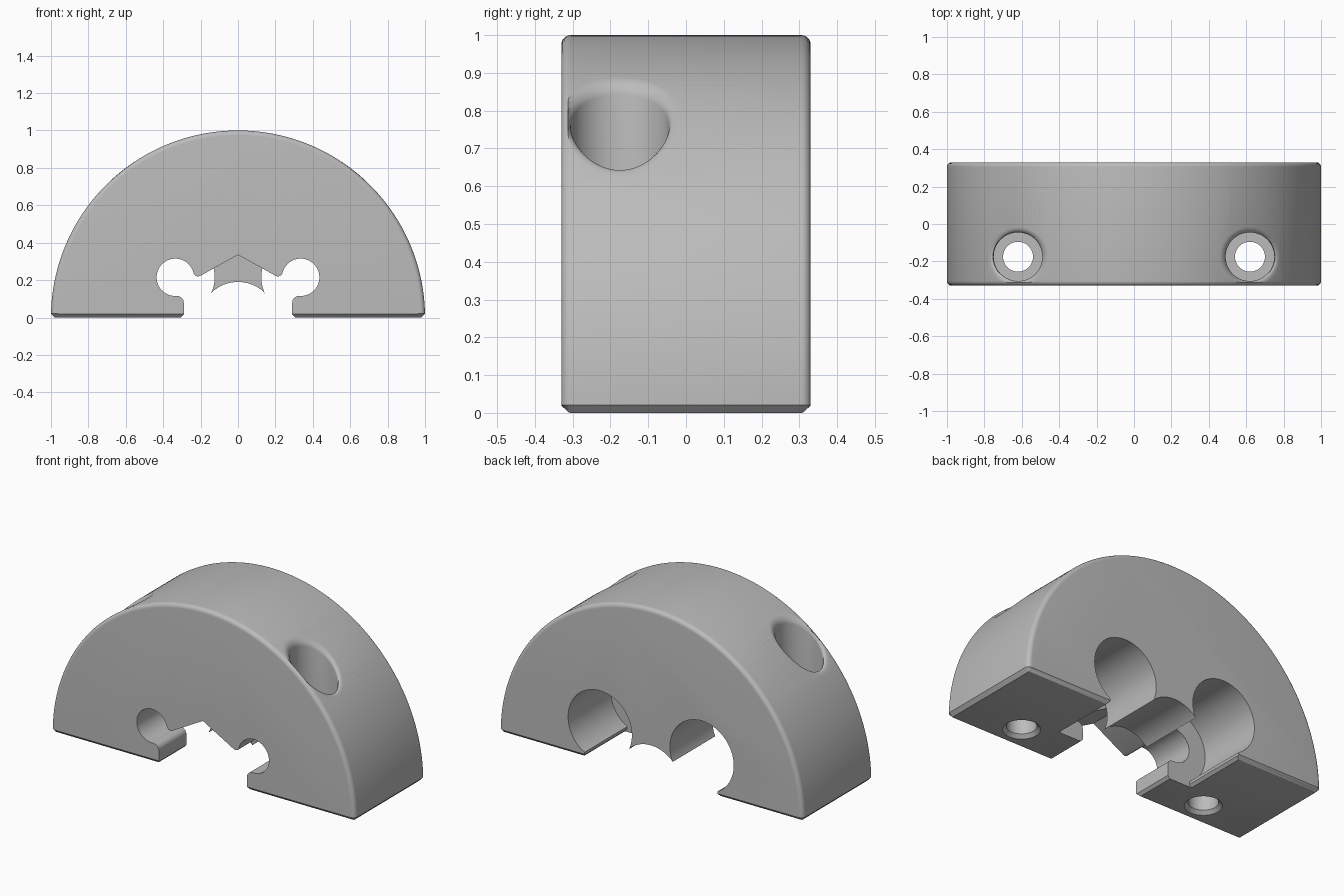
import bpy, bmesh
from math import sin, cos, pi, radians, sqrt

if "Cube" in bpy.data.objects:
    bpy.data.objects.remove(bpy.data.objects["Cube"])

HALF = 0.33      # half thickness
FILLET = 0.025   # rounding of the curved rim
CHAMFER = 0.02   # bevel around the feet
STEP = -0.07     # depth where the front slot meets the rear bores

grey = bpy.data.materials.new("plain grey")
grey.use_nodes = True
grey.diffuse_color = (0.5, 0.5, 0.5, 1)
grey.node_tree.nodes["Principled BSDF"].inputs["Base Color"].default_value = (0.5, 0.5, 0.5, 1)


def loft(name, rings):
    """Skin closed rings of equal length, cap both ends, face outward."""
    bm = bmesh.new()
    loops = [[bm.verts.new(p) for p in ring] for ring in rings]
    for a, b in zip(loops, loops[1:]):
        for i in range(len(a)):
            j = (i + 1) % len(a)
            bm.faces.new((a[i], a[j], b[j], b[i]))
    bm.faces.new(list(reversed(loops[0])))
    bm.faces.new(loops[-1])
    bm.normal_update()
    if bm.calc_volume(signed=True) < 0:
        bmesh.ops.reverse_faces(bm, faces=bm.faces[:])
    mesh = bpy.data.meshes.new(name)
    bm.to_mesh(mesh)
    bm.free()
    obj = bpy.data.objects.new(name, mesh)
    bpy.context.scene.collection.objects.link(obj)
    mesh.materials.append(grey)
    return obj


def volume(mesh):
    bm = bmesh.new()
    bm.from_mesh(mesh)
    size = bm.calc_volume(signed=True)
    bm.free()
    return size


def cut(obj, cutter):
    """Subtract the cutter, keeping the first solver result that is sound."""
    before = volume(obj.data)
    mod = obj.modifiers.new("cut", "BOOLEAN")
    mod.operation = "DIFFERENCE"
    mod.object = cutter
    for solver in ("MANIFOLD", "EXACT", "FLOAT"):
        mod.solver = solver
        bpy.context.view_layer.update()
        depsgraph = bpy.context.evaluated_depsgraph_get()
        mesh = bpy.data.meshes.new_from_object(obj.evaluated_get(depsgraph))
        if 0.5 * before < volume(mesh) < 0.9999 * before:
            obj.data = mesh
            break
    obj.modifiers.remove(mod)
    bpy.data.objects.remove(cutter)
    bpy.context.view_layer.update()


def arc(cx, cz, r, start, end, n):
    angles = [radians(start + (end - start) * i / n) for i in range(n + 1)]
    return [(cx + r * cos(a), cz + r * sin(a)) for a in angles]


def slot_cutter(name, half, y0, y1):
    """Mirror a half profile that starts on the centre line, and extrude it."""
    outline = half + [(-x, z) for x, z in reversed(half[1:])]
    return loft(name, [[(x, y, z) for x, z in outline] for y in (y0, y1)])


# Half-round body with a rounded rim and chamfered base
def body_ring(y, inset):
    r = 1 - inset
    base = max(0, CHAMFER - (HALF - abs(y)))
    top = [(x, y, max(z, CHAMFER)) for x, z in arc(0, 0, r, 1.2, 178.8, 120)]
    return [(CHAMFER - r, y, base), (r - CHAMFER, y, base)] + top


steps = [radians(15 * i) for i in range(7)]
rim = [(HALF - FILLET * (1 - cos(a)), FILLET * (1 - sin(a))) for a in steps]
sections = [(-y, d) for y, d in rim] + [(y, d) for y, d in reversed(rim)]
body = loft("clamp_body", [body_ring(y, d) for y, d in sections])

# Front slot: peaked roof, two round pockets and rounded lips
front = [(0, 0.335), (0.203, 0.222), (0.215, 0.219), (0.228, 0.223)]
front += arc(0.335, 0.215, 0.1, 168, -90, 40)
front += arc(0.325, 0.08, 0.035, 90, 180, 8)
front += [(0.29, 0.015), (0.325, -0.02), (0.325, -0.1)]
cut(body, slot_cutter("front_slot_cutter", front, -0.5, STEP))

# Rear bores: shallow centre arch and two large side circles
rear = [(0, 0.19)] + arc(0, -0.015, 0.205, 86, 45.5, 11)
rear += arc(0.335, 0.215, 0.21, 204, -61, 56)
rear += [(0.437, 0.015), (0.472, -0.02), (0.472, -0.1)]
cut(body, slot_cutter("rear_bore_cutter", rear, STEP - 0.001, 0.5))


# Counterbored screw holes, with a mouth that flares along the curved surface
def screw_ring(side, r, z=None, depth=0):
    ring = []
    for i in range(64):
        a = 2 * pi * i / 64
        x = 0.62 + r * cos(a)
        y = max(-0.175 + r * sin(a), -0.312)
        ring.append((side * x, y, sqrt(1 - x * x) - depth if z is None else z))
    return ring


for side in (-1, 1):
    rings = [screw_ring(side, r, z) for r, z in
             ((0.12, -0.02), (0.08, 0.02), (0.08, 0.3), (0.13, 0.3))]
    for a in steps:
        rings.append(screw_ring(side, 0.13 + 0.03 * (1 - cos(a)), depth=0.03 * (1 - sin(a))))
    rings.append(screw_ring(side, 0.162, 1.2))
    cut(body, loft("screw_hole_cutter", rings))

# Smooth curves, crisp edges
body.data.shade_smooth()
body.data.set_sharp_from_angle(angle=radians(30))
body.data.update()
